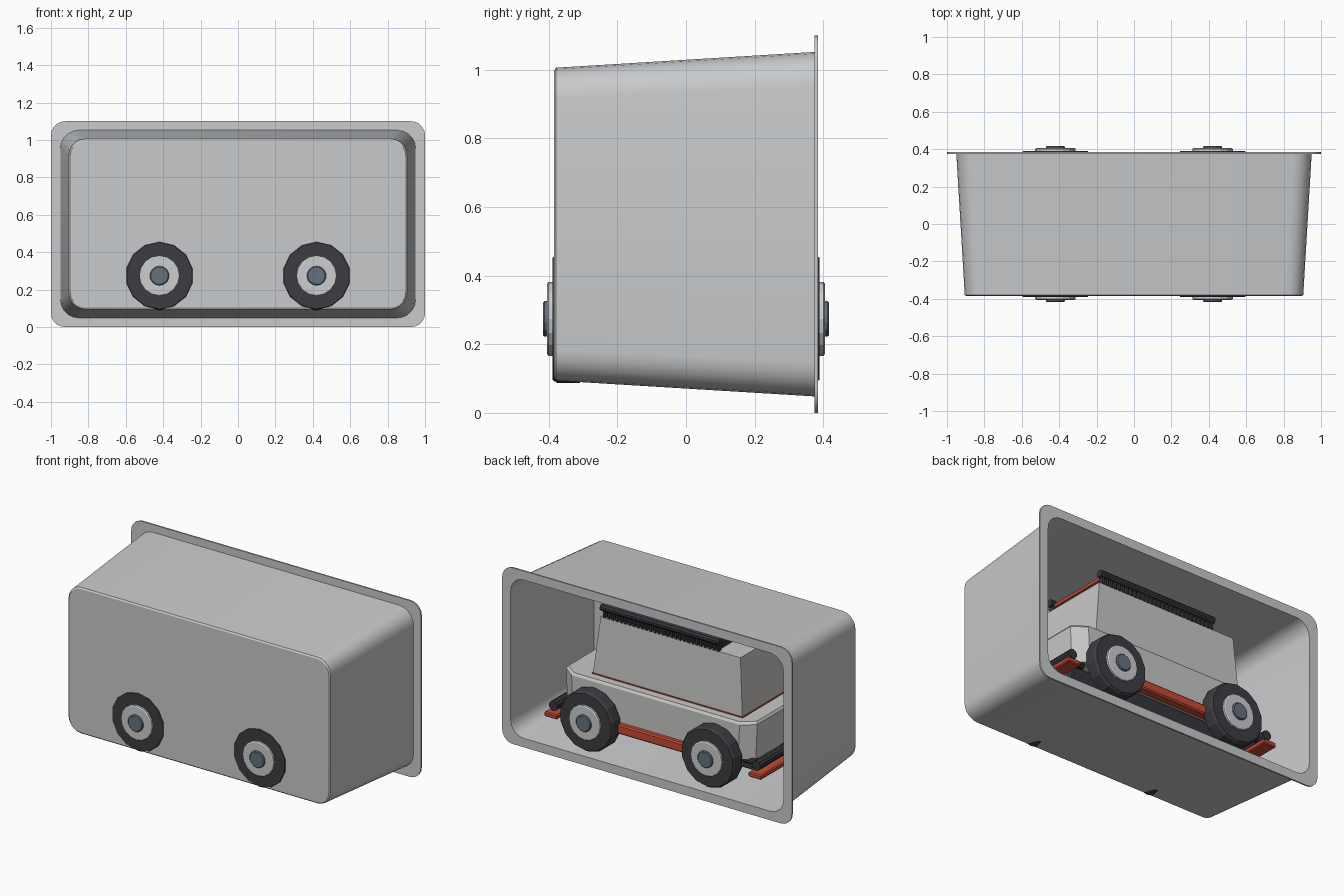
import bpy, bmesh, math
from mathutils import Matrix, Vector

if "Cube" in bpy.data.objects:
    bpy.data.objects.remove(bpy.data.objects["Cube"])


def colour(name, r, g, b):
    m = bpy.data.materials.new(name)
    m.diffuse_color = (r, g, b, 1)
    m.use_nodes = True
    m.node_tree.nodes["Principled BSDF"].inputs["Base Color"].default_value = m.diffuse_color
    return m


SHELL = colour("light grey", 0.58, 0.59, 0.60)
BODY = colour("warm grey", 0.58, 0.575, 0.56)
HUB = colour("pale hub grey", 0.60, 0.61, 0.62)
RUBBER = colour("rubber black", 0.048, 0.046, 0.054)
STEEL = colour("slate", 0.13, 0.165, 0.21)
RED = colour("red", 0.56, 0.07, 0.035)
DARK = colour("dark trim", 0.036, 0.038, 0.044)


def finish(name, bm, mat, smooth=False):
    bmesh.ops.recalc_face_normals(bm, faces=bm.faces)
    me = bpy.data.meshes.new(name)
    bm.to_mesh(me)
    bm.free()
    me.materials.append(mat)
    ob = bpy.data.objects.new(name, me)
    bpy.context.collection.objects.link(ob)
    if smooth:
        bpy.ops.object.select_all(action='DESELECT')
        ob.select_set(True)
        bpy.context.view_layer.objects.active = ob
        bpy.ops.object.shade_smooth_by_angle(angle=math.radians(32))
    return ob


def loft(name, rings, mat, caps=True, smooth=False):
    bm = bmesh.new()
    loops = [[bm.verts.new(p) for p in ring] for ring in rings]
    n = len(loops[0])
    for a, b in zip(loops, loops[1:]):
        for i in range(n):
            bm.faces.new((a[i], a[(i + 1) % n], b[(i + 1) % n], b[i]))
    if caps:
        bm.faces.new(loops[0])
        bm.faces.new(loops[-1])
    return finish(name, bm, mat, smooth)


def box(name, x, y, z, mat, bevel=0.0):
    bm = bmesh.new()
    lo, hi = Vector((x[0], y[0], z[0])), Vector((x[1], y[1], z[1]))
    bmesh.ops.create_cube(bm, size=1, matrix=Matrix.Translation((lo + hi) / 2)
                          @ Matrix.Diagonal((*(hi - lo), 1)))
    if bevel:
        bmesh.ops.bevel(bm, geom=bm.edges[:], offset=bevel, segments=1, affect='EDGES')
    return finish(name, bm, mat)


def rod(name, a, b, r, mat, sides=10):
    a, b = Vector(a), Vector(b)
    bm = bmesh.new()
    q = (b - a).to_track_quat('Z', 'Y').to_matrix().to_4x4()
    bmesh.ops.create_cone(bm, cap_ends=True, segments=sides, radius1=r, radius2=r,
                          depth=(b - a).length, matrix=Matrix.Translation((a + b) / 2) @ q)
    return finish(name, bm, mat, True)


# --- Tapered tray, open at the back, with a thin flange round the opening
def rounded(hx, hz, r, y, steps=5):
    pts = []
    for k, (sx, sz) in enumerate([(1, 1), (-1, 1), (-1, -1), (1, -1)]):
        for i in range(steps + 1):
            t = math.radians(90 * (k + i / steps))
            pts.append((sx * (hx - r) + r * math.cos(t), y,
                        0.55 + sz * (hz - r) + r * math.sin(t)))
    return pts


loft("tray_shell", [
    rounded(0.897, 0.447, 0.082, -0.385),
    rounded(0.905, 0.456, 0.09, -0.379),
    rounded(0.950, 0.502, 0.10, 0.375),
    rounded(1.0, 0.55, 0.075, 0.375),
    rounded(1.0, 0.55, 0.075, 0.385),
    rounded(0.942, 0.494, 0.092, 0.385),
    rounded(0.897, 0.448, 0.082, -0.375)], SHELL, smooth=True)


# --- Wheels turned around the y axis
def turned(name, cx, cz, side, profile, sides, mat):
    rings = [[(cx + r * math.sin(2 * math.pi * i / sides), side * y,
               cz + r * math.cos(2 * math.pi * i / sides))
              for i in range(sides)] for r, y in profile]
    loft(name, rings, mat)


for sx, end in ((-1, "front"), (1, "rear")):
    for side, hand in ((-1, "left"), (1, "right")):
        tag = f"{end}_{hand}"
        c = (sx * 0.42, 0.274, side)
        turned("tyre_" + tag, *c, [(0.165, 0.295), (0.187, 0.31), (0.187, 0.375),
                                   (0.178, 0.389)], 14, RUBBER)
        turned("hub_" + tag, *c, [(0.108, 0.36), (0.108, 0.401), (0.102, 0.405)], 16, HUB)
        turned("hub_cap_" + tag, *c, [(0.052, 0.39), (0.052, 0.412), (0.047, 0.417)], 14, STEEL)
    rod("axle_" + end, (sx * 0.42, -0.31, 0.274), (sx * 0.42, 0.31, 0.274), 0.03, DARK)


# --- Lower body with chamfered corners
def octagon(hx, hy, cx, cy, z):
    return [(hx, -hy + cy, z), (hx, hy - cy, z), (hx - cx, hy, z), (-hx + cx, hy, z),
            (-hx, hy - cy, z), (-hx, -hy + cy, z), (-hx + cx, -hy, z), (hx - cx, -hy, z)]


loft("lower_body", [octagon(0.65, 0.30, 0.08, 0.06, 0.27),
                    octagon(0.66, 0.30, 0.08, 0.06, 0.49),
                    octagon(0.65, 0.29, 0.08, 0.06, 0.505)], BODY)


# --- Cabin, narrowing towards the roof, on a thin red trim line
def rect(x0, x1, hy, z):
    return [(x0, -hy, z), (x1, -hy, z), (x1, hy, z), (x0, hy, z)]


box("cabin_trim", (-0.56, 0.48), (-0.242, 0.242), (0.504, 0.511), RED)
loft("cabin", [rect(-0.555, 0.475, 0.238, 0.511), rect(-0.53, 0.435, 0.22, 0.865)], BODY)

# --- Roof panel, toothed rack rails
box("roof_panel", (-0.37, 0.41), (-0.20, 0.20), (0.895, 0.925), RED, 0.006)
box("rack_base", (-0.37, 0.41), (-0.19, 0.19), (0.865, 0.895), DARK)
for side, hand in ((-1, "left"), (1, "right")):
    rod("roof_rail_" + hand, (-0.39, side * 0.215, 0.925),
        (0.43, side * 0.215, 0.925), 0.023, DARK)
    bm = bmesh.new()
    for i in range(28):
        bmesh.ops.create_cube(bm, size=1, matrix=Matrix.Translation(
            (-0.375 + i * 0.029, side * 0.21, 0.888)) @ Matrix.Diagonal((0.014, 0.03, 0.05, 1)))
    finish("rail_teeth_" + hand, bm, DARK)

    # --- Side sills and chassis rails
    box("sill_" + hand, (-0.40, 0.40), sorted((side * 0.27, side * 0.33)), (0.225, 0.285), RED, 0.008)
    box("chassis_rail_" + hand, (-0.62, 0.62), sorted((side * 0.16, side * 0.21)),
        (0.18, 0.27), DARK, 0.006)

# --- Bumpers at both ends
for sx, end in ((-1, "front"), (1, "rear")):
    rod("bumper_bar_" + end, (sx * 0.70, -0.31, 0.27), (sx * 0.70, 0.31, 0.27), 0.03, DARK)
    box("bumper_plate_" + end, sorted((sx * 0.66, sx * 0.75)), (-0.33, 0.33),
        (0.20, 0.23), RED, 0.006)
    for side, hand in ((-1, "left"), (1, "right")):
        rod(f"bumper_bracket_{end}_{hand}", (sx * 0.58, side * 0.25, 0.26),
            (sx * 0.70, side * 0.25, 0.26), 0.02, DARK)
